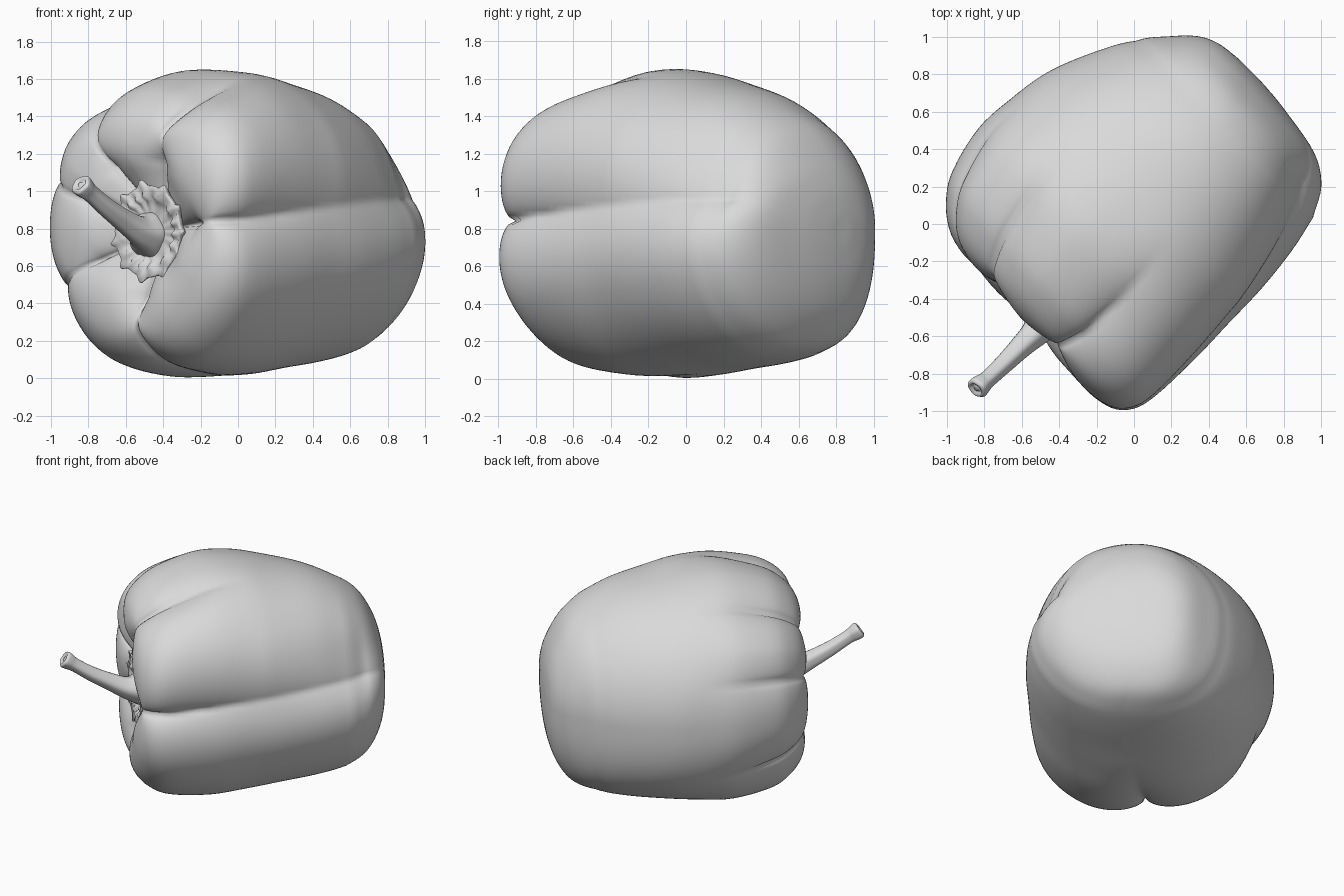
import bpy, bmesh, math
from mathutils import Vector

cube = bpy.data.objects.get("Cube")
if cube:
    bpy.data.objects.remove(cube, do_unlink=True)

GREY = (0.7, 0.7, 0.7, 1.0)
mat = bpy.data.materials.new("plain grey")
mat.use_nodes = True
mat.diffuse_color = GREY
bsdf = next(n for n in mat.node_tree.nodes if n.type == 'BSDF_PRINCIPLED')
bsdf.inputs["Base Color"].default_value = GREY

R2 = math.sqrt(0.5)


def clamp(t):
    return max(0.0, min(1.0, t))


def place(u, v, z):
    """u runs along the pepper from stem to tip, v across it."""
    return Vector(((u + v) * R2, (u - v) * R2, z))


def spline(rows, sub):
    """Smooth interpolation through rows of numbers."""
    out = []
    for i in range(len(rows) - 1):
        p0, p1 = rows[max(i - 1, 0)], rows[i]
        p2, p3 = rows[i + 1], rows[min(i + 2, len(rows) - 1)]
        for k in range(sub):
            t = k / sub
            out.append(tuple(
                0.5 * (2 * b + (c - a) * t + (2 * a - 5 * b + 4 * c - d) * t ** 2
                       + (3 * b - a - 3 * c + d) * t ** 3)
                for a, b, c, d in zip(p0, p1, p2, p3)))
    out.append(tuple(rows[-1]))
    return out


def loft(name, rings):
    """Skin closed rings and close both ends with a fan."""
    bm = bmesh.new()
    loops = [[bm.verts.new(p) for p in ring] for ring in rings]
    n = len(loops[0])
    for a, b in zip(loops, loops[1:]):
        for i in range(n):
            j = (i + 1) % n
            bm.faces.new((a[i], a[j], b[j], b[i]))
    for loop in (loops[0], loops[-1]):
        mid = bm.verts.new(sum((v.co for v in loop), Vector()) / n)
        for i in range(n):
            bm.faces.new((loop[i], loop[(i + 1) % n], mid))
    bmesh.ops.recalc_face_normals(bm, faces=bm.faces)
    mesh = bpy.data.meshes.new(name)
    bm.to_mesh(mesh)
    bm.free()
    mesh.shade_smooth()
    mesh.materials.append(mat)
    ob = bpy.data.objects.new(name, mesh)
    bpy.context.collection.objects.link(ob)
    return ob


# Body sections: position along axis, then reach left, right, up, down
SECTIONS = [
    (-0.62, .02, .02, .02, .02), (-0.64, .14, .14, .14, .14),
    (-0.70, .26, .26, .25, .25), (-0.77, .39, .40, .37, .37),
    (-0.785, .52, .54, .48, .50), (-0.75, .65, .68, .60, .62),
    (-0.66, .77, .77, .70, .72), (-0.52, .86, .80, .78, .79),
    (-0.25, .92, .80, .85, .82), (0.0, .91, .785, .84, .795),
    (0.25, .87, .775, .79, .76), (0.5, .77, .745, .73, .73),
    (0.7, .655, .70, .64, .69), (0.85, .48, .67, .53, .62),
    (0.95, .34, .55, .37, .47), (1.0, .22, .30, .23, .29),
    (1.018, .10, .12, .10, .12), (1.02, .02, .02, .02, .02)]

# Creases: angle, drift towards the tip, half width, depth at stem and tip
CREASES = [(4, 12, 34, .16, .07), (68, 14, 32, .15, .0),
           (124, 0, 28, .11, 0), (160, 0, 19, .07, 0),
           (206, 0, 27, .10, 0), (270, 4, 34, .15, .01)]

# Squareness of each quarter of the section, at the stem and at the tip
SQUARE = {(1, 1): (2.5, 1.95), (0, 1): (2.3, 1.95),
          (0, 0): (2.05, 2.6), (1, 0): (2.05, 2.0)}


def angle_gap(a, b):
    return abs((a - b + 180) % 360 - 180)


def crease_depth(deg, u):
    f = clamp((u + 0.75) / 0.85)
    f = f * f * (3 - 2 * f)
    depth = 0
    for angle, drift, width, stem_end, tip_end in CREASES:
        x = 1 - angle_gap(deg, angle + drift * clamp((u + 0.6) / 1.4)) / width
        if x > 0:
            # round lobes by the stem, a softer groove further along
            shape = (1 - f) * (1 - math.sqrt(1 - x * x)) + f * x ** 2.2
            depth = max(depth, (stem_end * (1 - f) + tip_end * f) * shape)
    return depth


def body_ring(section, count=180):
    u0, left, right, up, down = section
    mean = (left + right + up + down) / 4
    front = u0 < 0
    # creases cut along the axis on the stem face, and inwards on the sides
    k = clamp((mean - 0.38) / 0.3) if front else 1
    fade = clamp(mean / 0.38) if front else clamp((1.0 - u0) / 0.2)
    # the hollow sits a little right of the axis, the tip a little left
    v0 = -0.03 + (0.07 * clamp(1 - mean / 0.6) if front else -0.12 * clamp((u0 - 0.7) / 0.3))
    along = clamp((u0 + 0.5) / 1.1)
    ring = []
    for i in range(count):
        deg = i * 360 / count
        c, s = math.cos(math.radians(deg)), math.sin(math.radians(deg))
        a, b = (right if c > 0 else left), (up if s > 0 else down)
        n0, n1 = SQUARE[int(c > 0), int(s > 0)]
        n = n0 + (n1 - n0) * along
        r = (abs(c / a) ** n + abs(s / b) ** n) ** (-1 / n)
        d = crease_depth(deg, u0) * fade
        # the upper right lobe is slimmer than the lower one near the tip
        slim = 0.065 * clamp((u0 - 0.1) / 0.6) * fade * math.exp(-(angle_gap(deg, 30) / 23) ** 2)
        r -= d * k + slim
        u = u0 + d * (1 - k) - 0.05 * r * c * clamp(-u0 / 0.5)
        ring.append(place(u, v0 + r * c, 0.8 + r * s))
    return ring


loft("pepper_body", [body_ring(s) for s in spline(SECTIONS, 5)])

# Calyx: thin collar with small pointed tips, seated in the hollow
CALYX = [(-0.61, .15, 0, 0), (-0.69, .235, .6, 0), (-0.725, .25, 1, 0),
         (-0.735, .245, 1, 0), (-0.720, .215, .4, .006), (-0.728, .19, .2, .012),
         (-0.70, .165, 0, .008), (-0.69, .13, 0, 0), (-0.69, .05, 0, 0)]
calyx_rings = []
for u, r, spike, wave in CALYX:
    ring = []
    for i in range(132):
        t = i / 132 * math.tau
        tooth = abs(math.cos(5.5 * t + 0.4 * math.sin(2 * t))) ** 9
        rr = r + spike * (0.034 * tooth - 0.003)
        du = -0.006 * spike * tooth + wave * math.sin(15 * t + 2 * math.sin(3 * t))
        ring.append(place(u + du, 0.045 + rr * math.cos(t), 0.785 + rr * math.sin(t)))
    calyx_rings.append(ring)
loft("calyx", calyx_rings)

# Stem: path points with radius, flared at the base and swollen at the cut end
STEM = [(-.46, -.47, .77, .135), (-.485, -.52, .775, .11), (-.53, -.58, .79, .078),
        (-.60, -.65, .835, .062), (-.70, -.75, .91, .051), (-.785, -.83, .985, .047),
        (-.82, -.86, 1.015, .056), (-.839, -.877, 1.033, .058),
        (-.846, -.884, 1.04, .048)]
path = spline(STEM, 5)


def stem_ring(centre, tangent, radius):
    q = tangent.to_track_quat('Z', 'Y')
    ring = []
    for i in range(28):
        t = i / 28 * math.tau
        r = radius * (1 + 0.04 * math.cos(5 * t))
        ring.append(centre + q @ Vector((r * math.cos(t), r * math.sin(t), 0)))
    return ring


stem_rings = []
for i, p in enumerate(path):
    a, b = path[max(i - 1, 0)], path[min(i + 1, len(path) - 1)]
    stem_rings.append(stem_ring(Vector(p[:3]), Vector(b[:3]) - Vector(a[:3]), p[3]))
# hollow in the cut end
end = Vector(path[-1][:3])
aim = (end - Vector(path[-4][:3])).normalized()
for push, radius in [(.002, .038), (-.012, .030), (-.014, .022), (-.006, .016), (-.006, .006)]:
    stem_rings.append(stem_ring(end + aim * push, aim, radius))
loft("stem", stem_rings)
